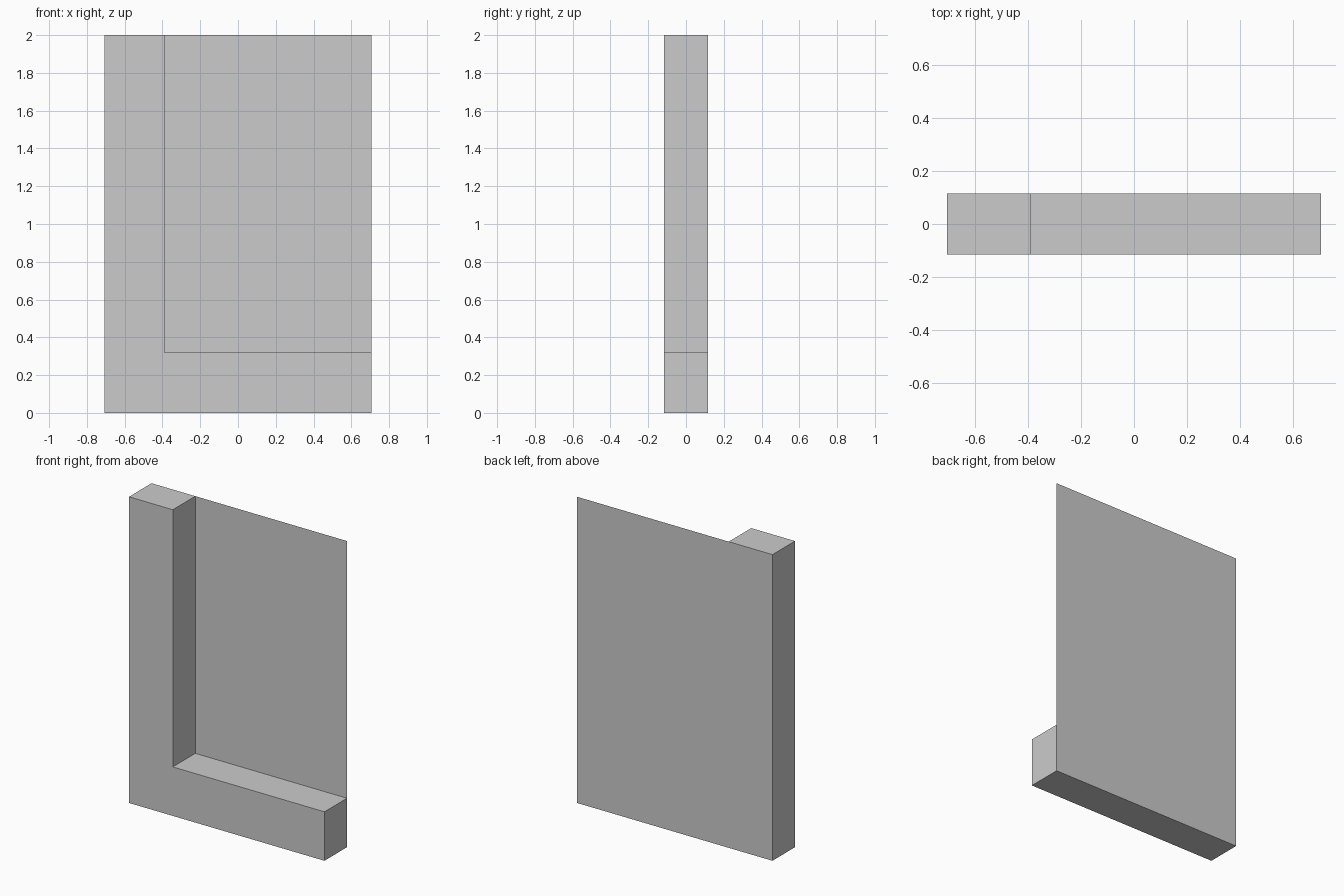
import bpy
import bmesh

if "Cube" in bpy.data.objects:
    bpy.data.objects.remove(bpy.data.objects["Cube"])

W, D, H = 0.706, 0.116, 2.0      # half width, half depth, height
INNER_X, INNER_Z = -0.39, 0.32   # inside corner of the L


def make_object(name, bm):
    mesh = bpy.data.meshes.new(name)
    bm.to_mesh(mesh)
    bm.free()
    obj = bpy.data.objects.new(name, mesh)
    bpy.context.collection.objects.link(obj)
    return obj


# L-shaped frame: front face plus side walls, closed at the rear by the panel
profile = [(-W, 0), (W, 0), (W, INNER_Z), (INNER_X, INNER_Z), (INNER_X, H), (-W, H)]
bm = bmesh.new()
front = [bm.verts.new((x, -D, z)) for x, z in profile]
back = [bm.verts.new((x, D, z)) for x, z in profile]
bm.faces.new(front)
for i in range(len(profile)):
    j = (i + 1) % len(profile)
    bm.faces.new((front[j], front[i], back[i], back[j]))
make_object("l_shaped_frame", bm)

# Paper-thin back panel covering the full rectangle, facing the rear
bm = bmesh.new()
corners = [(W, 0), (-W, 0), (-W, H), (W, H)]
bm.faces.new([bm.verts.new((x, D, z)) for x, z in corners])
make_object("back_panel", bm)
